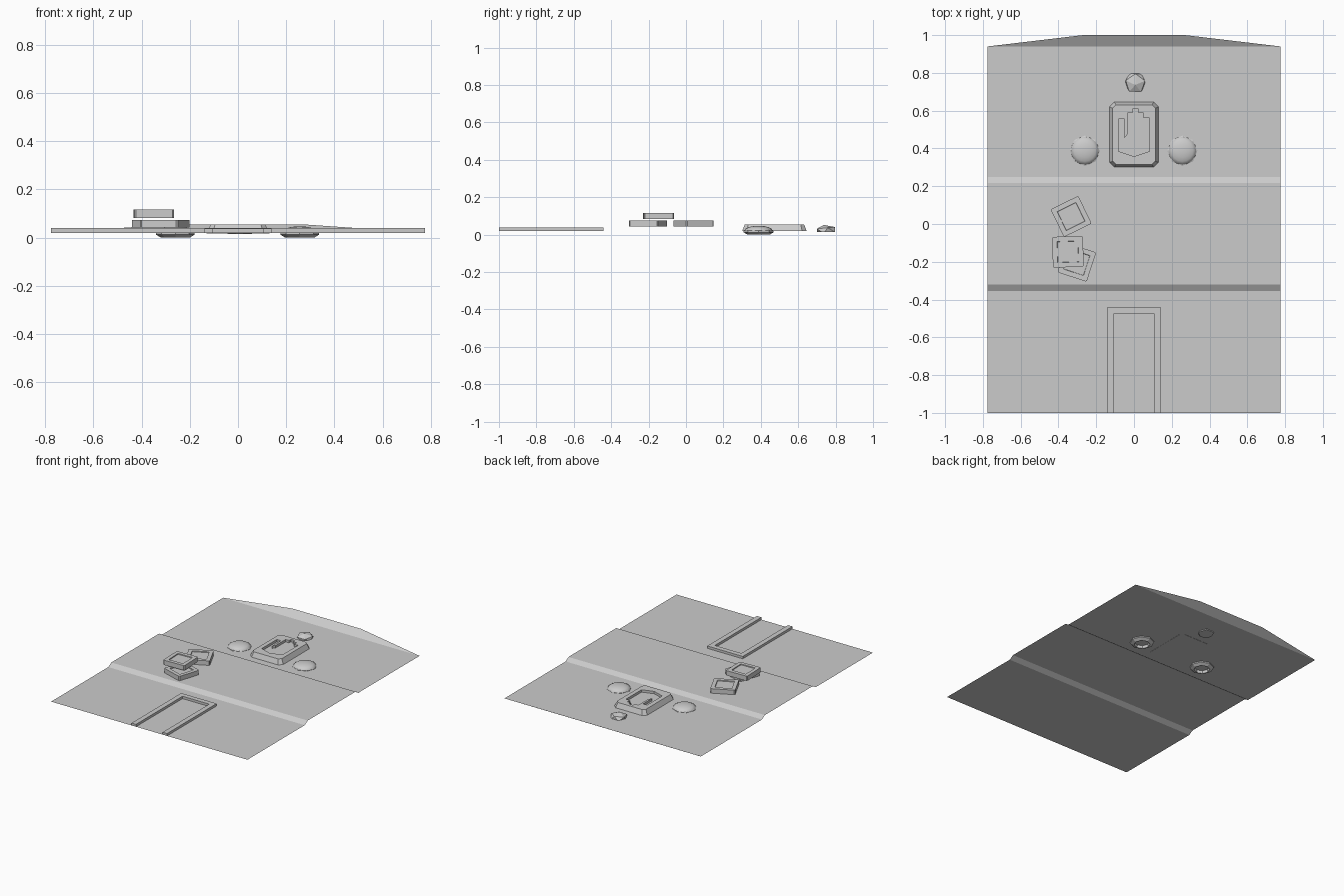
import bpy, bmesh, math
from mathutils import Matrix

cube = bpy.data.objects.get("Cube")
if cube:
    bpy.data.objects.remove(cube)

stone = bpy.data.materials.new("plain grey")
stone.use_nodes = True
GREY = (0.6, 0.6, 0.6, 1)
stone.diffuse_color = GREY
stone.node_tree.nodes["Principled BSDF"].inputs["Base Color"].default_value = GREY


def finish(name, bm, recalc=True):
    if recalc:
        bmesh.ops.recalc_face_normals(bm, faces=bm.faces)
    mesh = bpy.data.meshes.new(name)
    bm.to_mesh(mesh)
    bm.free()
    mesh.materials.append(stone)
    ob = bpy.data.objects.new(name, mesh)
    bpy.context.collection.objects.link(ob)
    return ob


def loft(name, rings, caps=True):
    """Join equal rings of points with quads, optionally closing both ends."""
    bm = bmesh.new()
    loops = [[bm.verts.new(p) for p in ring] for ring in rings]
    for a, b in zip(loops, loops[1:]):
        for i in range(len(a)):
            j = (i + 1) % len(a)
            bm.faces.new((a[i], a[j], b[j], b[i]))
    if caps:
        bm.faces.new(loops[0])
        bm.faces.new(loops[-1])
    return finish(name, bm)


def prism(name, outline, low, high):
    return loft(name, [[(x, y, z) for x, y in outline] for z in (low, high)])


def cut(target, cutter):
    mod = target.modifiers.new("cut", "BOOLEAN")
    mod.operation, mod.solver, mod.object = "DIFFERENCE", "EXACT", cutter
    bpy.context.view_layer.objects.active = target
    bpy.ops.object.modifier_apply(modifier=mod.name)
    bpy.data.objects.remove(cutter)


# Ground sheet with a raised middle band and an upturned back lip
W, LOW, MID = 0.775, 0.02, 0.04
bm = bmesh.new()
rows = []
for y, z in ((-1, LOW), (-0.355, LOW), (-0.321, MID), (0.218, MID), (0.25, LOW), (0.94, LOW)):
    rows.append([bm.verts.new((s * W, y, z)) for s in (-1, 1)])
for a, b in zip(rows, rows[1:]):
    bm.faces.new((a[0], a[1], b[1], b[0]))
lip = [bm.verts.new((s * 0.27, 1, 0.055)) for s in (1, -1)]
bm.faces.new(rows[-1] + lip)
finish("ground_sheet", bm, recalc=False)

# Raised path border, open at the front
half, edge = 0.14, 0.035
inner = half - edge
border = [(-half, -1), (-half, -0.44), (half, -0.44), (half, -1),
          (inner, -1), (inner, -0.475), (-inner, -0.475), (-inner, -1)]
prism("path_border", border, LOW, 0.037)


# Square slabs with a shallow recess on top
def slab(name, x, y, low, high, turn, size=0.163):
    bm = bmesh.new()
    bmesh.ops.create_cube(bm, size=1)
    bmesh.ops.scale(bm, vec=(size, size, high - low), verts=bm.verts)
    upright = [e for e in bm.edges if abs(e.verts[0].co.z - e.verts[1].co.z) > 0.01]
    bmesh.ops.bevel(bm, geom=upright, offset=0.006, segments=1, affect="EDGES")
    top = [max(bm.faces, key=lambda f: f.calc_center_median().z)]
    bmesh.ops.inset_region(bm, faces=top, thickness=0.028)
    bmesh.ops.inset_region(bm, faces=top, thickness=0.003, depth=-0.006)
    bm.transform(Matrix.Translation((x, y, (low + high) / 2))
                 @ Matrix.Rotation(math.radians(turn), 4, "Z"))
    return finish(name, bm)


slab("back_slab", -0.333, 0.04, 0.042, 0.074, 26)
slab("lower_slab", -0.303, -0.203, 0.042, 0.074, -18)
slab("upper_slab", -0.35, -0.147, 0.082, 0.116, 2)


# Tapered tablet with clipped corners
def clipped(hx, hy, c, z, cy=0.473):
    pts = [(hx, hy - c), (hx - c, hy), (c - hx, hy), (-hx, hy - c),
           (-hx, c - hy), (c - hx, -hy), (hx - c, -hy), (hx, c - hy)]
    return [(x, y + cy, z) for x, y in pts]


tablet = loft("tablet", [clipped(0.13, 0.173, 0.025, 0.018),
                         clipped(0.113, 0.158, 0.018, 0.055)])

# Hand-shaped hollow in the tablet
palm = [(-0.082, 0.385), (0, 0.358), (0.082, 0.385)]
fingers = [(0.082, 0.56), (0.05, 0.56), (0.05, 0.587), (0.024, 0.587), (0.024, 0.608),
           (-0.008, 0.608), (-0.008, 0.587), (-0.035, 0.587)]
thumb = [(-0.035, 0.475), (-0.05, 0.455), (-0.05, 0.555), (-0.082, 0.555)]
cut(tablet, prism("hand_cutter", palm + fingers + thumb, 0.038, 0.08))


# Domed studs set in eight-sided cups
def ring(x, y, r, z, n):
    return [(x + r * math.sin(math.tau * i / n), y + r * math.cos(math.tau * i / n), z)
            for i in range(n)]


for side, x in (("left", 0.256), ("right", -0.26)):
    y = 0.388
    cup = ((0.048, 0.018), (0.052, 0), (0.06, 0), (0.08, 0.012), (0.08, 0.022), (0.068, 0.027))
    loft(side + "_stud_cup", [ring(x, y, r, z, 8) for r, z in cup], caps=False)
    steps = [math.radians(a) for a in (0, 20, 40, 60, 78)]
    dome = loft(side + "_stud_dome",
                [ring(x, y, 0.074 * math.cos(a), 0.022 + 0.025 * math.sin(a), 16) for a in steps])
    bpy.ops.object.select_all(action="DESELECT")
    dome.select_set(True)
    bpy.context.view_layer.objects.active = dome
    bpy.ops.object.shade_smooth_by_angle(angle=math.radians(40))

# Faceted gem with a flat underside
bm = bmesh.new()
bmesh.ops.create_icosphere(bm, subdivisions=1, radius=0.06)
bm.transform(Matrix.Translation((0.007, 0.748, 0.022))
             @ Matrix.Diagonal((1, 1, 0.5, 1))
             @ Matrix.Rotation(0.2, 4, "X") @ Matrix.Rotation(0.3, 4, "Z"))
cutline = bmesh.ops.bisect_plane(bm, geom=bm.verts[:] + bm.edges[:] + bm.faces[:],
                                 plane_co=(0, 0, 0.014), plane_no=(0, 0, 1), clear_inner=True)
bmesh.ops.holes_fill(bm, edges=[e for e in bm.edges if e.is_boundary])
finish("gem", bm)
